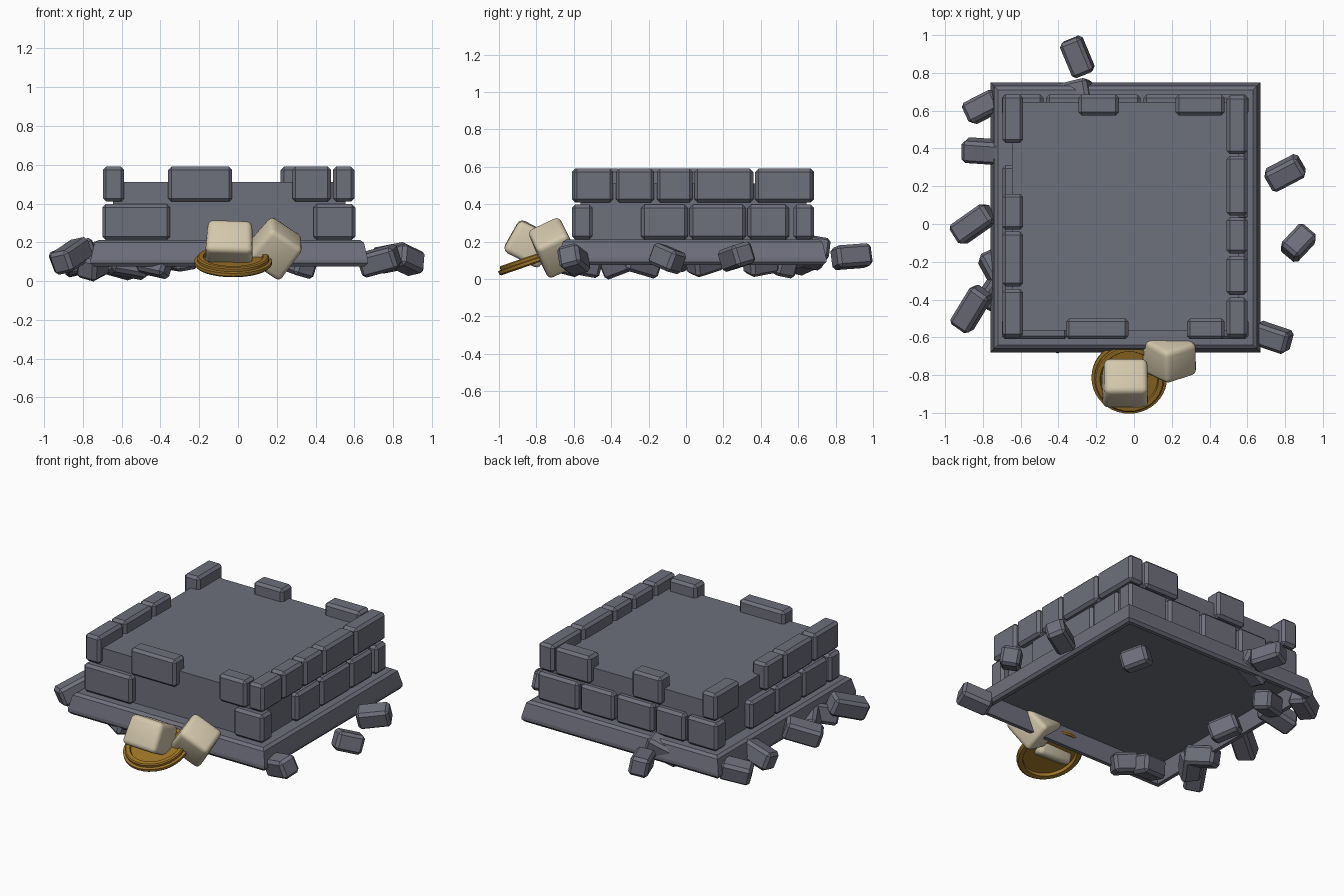
import bpy, bmesh, math
from mathutils import Matrix, Vector, Euler

cube = bpy.data.objects.get("Cube")
if cube:
    bpy.data.objects.remove(cube)


def material(name, color):
    m = bpy.data.materials.new(name)
    m.use_nodes = True
    rgba = (*color, 1)
    m.diffuse_color = rgba
    m.node_tree.nodes["Principled BSDF"].inputs["Base Color"].default_value = rgba
    return m


slate = material("slate_stone", (0.155, 0.16, 0.2))
cream = material("cream_block", (0.65, 0.57, 0.41))
gold = material("aged_gold", (0.33, 0.17, 0.02))


def finish(name, bm, mat):
    bmesh.ops.recalc_face_normals(bm, faces=bm.faces)
    mesh = bpy.data.meshes.new(name)
    bm.to_mesh(mesh)
    bm.free()
    mesh.materials.append(mat)
    ob = bpy.data.objects.new(name, mesh)
    bpy.context.collection.objects.link(ob)
    return ob


def block(name, center, size, mat=slate, bevel=0.017, rot=(0, 0, 0), segments=1, taper=1.0):
    """Chamfered box, optionally narrower at the top."""
    bm = bmesh.new()
    bmesh.ops.create_cube(bm, size=1)
    for v in bm.verts:
        k = taper if v.co.z > 0 else 1
        v.co = Vector((v.co.x * size[0] * k, v.co.y * size[1] * k, v.co.z * size[2]))
    if bevel:
        bmesh.ops.bevel(bm, geom=bm.edges[:], offset=bevel, segments=segments,
                        profile=0.5, affect='EDGES')
    turn = Euler([math.radians(a) for a in rot]).to_matrix().to_4x4()
    bm.transform(Matrix.Translation(center) @ turn)
    return finish(name, bm, mat)


def lathe(name, profile, sides, mat, start=0.0):
    """Spin (radius, height) points about z; zero radius closes the end."""
    bm = bmesh.new()
    rings = []
    for r, z in profile:
        if r == 0:
            rings.append([bm.verts.new((0, 0, z))] * sides)
        else:
            rings.append([bm.verts.new((r * math.cos(start + math.tau * i / sides),
                                        r * math.sin(start + math.tau * i / sides), z))
                          for i in range(sides)])
    for a, b in zip(rings, rings[1:]):
        for i in range(sides):
            j = (i + 1) % sides
            bm.faces.new(dict.fromkeys((a[i], a[j], b[j], b[i])))
    return finish(name, bm, mat)


# Flared square plinth, hollow underneath
plinth_profile = [(0, 0.19), (0.66, 0.19), (0.675, 0.075), (0.7, 0.075), (0.715, 0.092),
                  (0.715, 0.112), (0.695, 0.198), (0.675, 0.212), (0, 0.212)]
root2 = math.sqrt(2)
plinth = lathe("plinth", [(r * root2, z) for r, z in plinth_profile], 4, slate, math.pi / 4)
plinth.location = (-0.045, 0.035, 0)

# Solid core behind the bricks
block("wall_core", (-0.045, 0.04, 0.355), (1.2, 1.21, 0.31), bevel=0)

# Brick courses: spans along each wall
LOWER, UPPER = (0.305, 0.185), (0.5, 0.18)
walls = {
    "front": (-0.555, "x", [(-0.7, -0.35), (0.39, 0.605)], [(-0.36, -0.03), (0.28, 0.48)]),
    "back": (0.63, "x",
             [(0.31, 0.605), (0.05, 0.295), (-0.235, 0.035), (-0.465, -0.25), (-0.7, -0.48)],
             [(-0.295, -0.08), (0.22, 0.48)]),
    "left": (0.545, "y", [(-0.24, 0.01), (0.02, 0.32), (0.33, 0.55)],
             [(-0.6, -0.39), (-0.375, -0.17), (-0.155, 0.035), (0.045, 0.36), (0.37, 0.68)]),
    "right": (-0.642, "y", [(0.06, 0.31), (-0.22, 0.045), (-0.48, -0.235)],
              [(-0.6, -0.345), (-0.33, -0.04), (-0.03, 0.16), (0.43, 0.685)]),
}
for side, (offset, axis, lower, upper) in walls.items():
    for course, spans, (z, height) in (("lower", lower, LOWER), ("upper", upper, UPPER)):
        for i, (a, b) in enumerate(spans):
            mid, length = (a + b) / 2, b - a
            if axis == "x":
                center, size = (mid, offset, z), (length, 0.11, height)
            else:
                center, size = (offset, mid, z), (0.11, length, height)
            block(f"{side}_{course}_brick_{i + 1}", center, size)

# Fallen bricks: x, y, z, length, pitch, heading
fallen = [
    (-0.30, 0.885, 0.12, 0.2, 4, 22), (0.80, 0.27, 0.12, 0.2, 10, -60),
    (0.87, -0.10, 0.11, 0.17, -18, -40), (0.73, -0.60, 0.105, 0.2, 15, -105),
    (-0.80, 0.62, 0.10, 0.19, 12, -65), (-0.79, 0.385, 0.12, 0.23, 15, -90),
    (-0.85, 0.0, 0.13, 0.23, 18, -58), (-0.73, -0.24, 0.09, 0.2, -15, 25),
    (-0.86, -0.45, 0.13, 0.24, 20, -35), (-0.43, -0.6, 0.09, 0.16, 12, 70),
    (-0.56, -0.53, 0.085, 0.2, -10, -75), (-0.74, -0.36, 0.085, 0.18, 18, -30),
    (-0.62, 0.5, 0.09, 0.22, -14, -60), (-0.62, 0.1, 0.095, 0.18, 16, 35),
    (-0.33, 0.69, 0.14, 0.22, 20, -80), (0.32, 0.40, 0.09, 0.17, 10, 30),
]
for i, (x, y, z, length, pitch, heading) in enumerate(fallen):
    block(f"fallen_brick_{i + 1}", (x, y, z), (0.12, length, 0.12), bevel=0.018,
          rot=(pitch, 14 if i % 2 else -10, heading))

# Tilted dish with a stepped rim
dish = lathe("gold_dish", [(0, -0.004), (0.16, -0.004), (0.165, -0.024), (0.192, -0.024),
                           (0.2, -0.016), (0.2, 0.0), (0.185, 0.004), (0.185, 0.018),
                           (0.178, 0.024), (0.155, 0.024), (0.15, 0.01), (0, 0.01)], 40, gold)
dish.location = (-0.025, -0.815, 0.105)
dish.rotation_euler = (math.radians(19), 0, 0)

# Rounded pale blocks
blocks = [
    block("front_pale_block", (-0.045, -0.84, 0.19), (0.245, 0.22, 0.19), cream, 0.03,
          (-27, 2, 0), 3, 0.93),
    block("leaning_pale_block", (0.19, -0.705, 0.17), (0.22, 0.2, 0.22), cream, 0.028,
          (30, 32, 18), 3, 0.93),
]

# Smooth shading with sharp edges kept
bpy.ops.object.select_all(action='DESELECT')
for ob in [dish] + blocks:
    ob.select_set(True)
    bpy.context.view_layer.objects.active = ob
bpy.ops.object.shade_smooth_by_angle(angle=math.radians(35))
